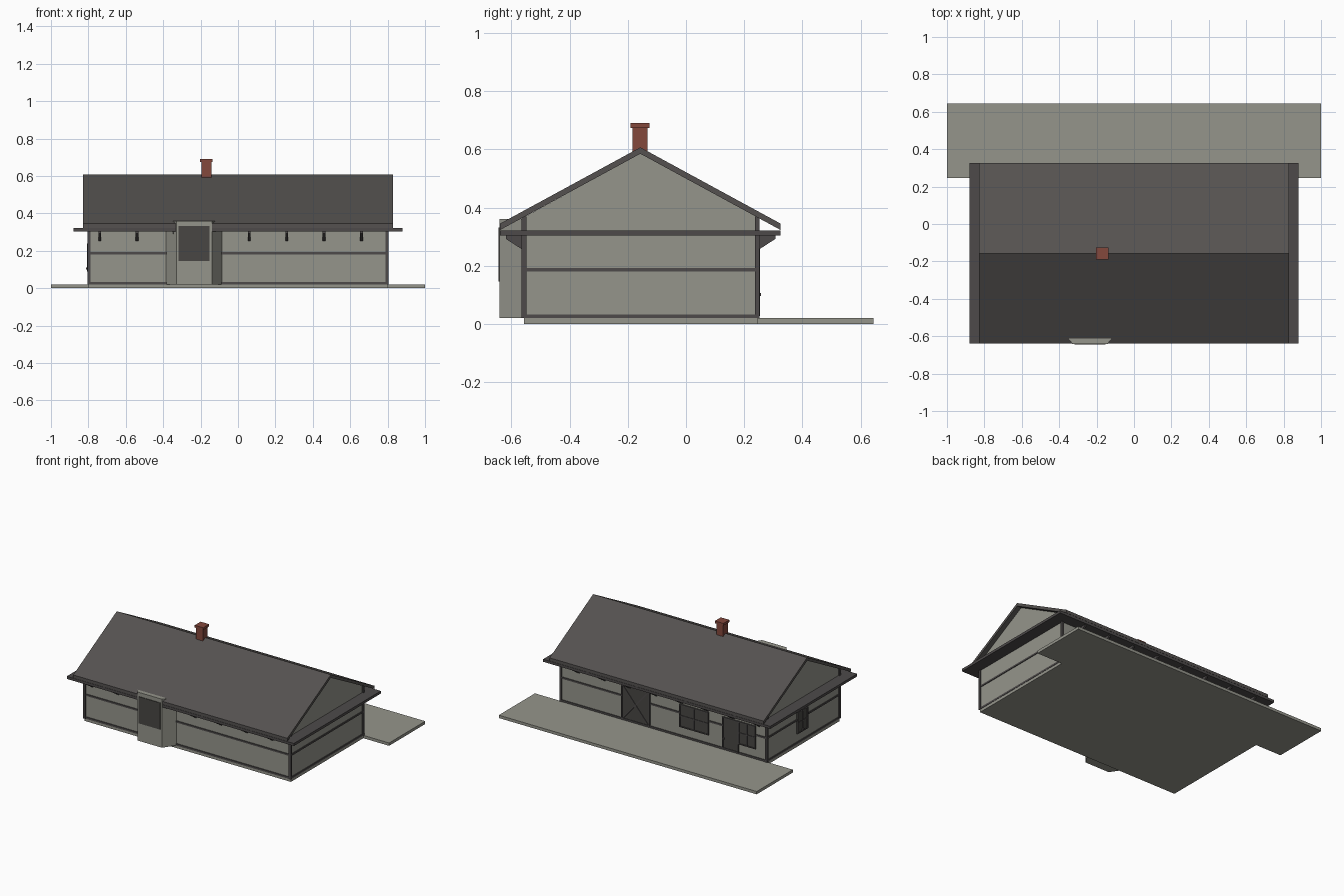
import bpy, bmesh
from mathutils import Vector

cube = bpy.data.objects.get("Cube")
if cube:
    bpy.data.objects.remove(cube)


def material(name, r, g, b):
    m = bpy.data.materials.new(name)
    m.use_nodes = True
    m.diffuse_color = (r, g, b, 1)
    m.node_tree.nodes["Principled BSDF"].inputs["Base Color"].default_value = (r, g, b, 1)
    return m


PLASTER = material("grey_plaster", .30, .30, .26)
ROOF = material("dark_roof", .09, .083, .08)
TIMBER = material("dark_timber", .074, .068, .068)
PANEL = material("dark_panel", .065, .062, .057)
BRICK = material("red_brick", .23, .065, .045)


def finish(name, bm, mat):
    bmesh.ops.recalc_face_normals(bm, faces=bm.faces)
    mesh = bpy.data.meshes.new(name)
    bm.to_mesh(mesh)
    bm.free()
    mesh.materials.append(mat)
    ob = bpy.data.objects.new(name, mesh)
    bpy.context.collection.objects.link(ob)
    return ob


def box(name, x0, x1, y0, y1, z0, z1, mat):
    bm = bmesh.new()
    bmesh.ops.create_cube(bm, size=1)
    for v in bm.verts:
        v.co = ((x0 + x1) / 2 + v.co.x * (x1 - x0),
                (y0 + y1) / 2 + v.co.y * (y1 - y0),
                (z0 + z1) / 2 + v.co.z * (z1 - z0))
    return finish(name, bm, mat)


def prism(name, points, shift, mat):
    bm = bmesh.new()
    face = bm.faces.new([bm.verts.new(p) for p in points])
    ext = bmesh.ops.extrude_face_region(bm, geom=[face])["geom"]
    moved = [g for g in ext if isinstance(g, bmesh.types.BMVert)]
    bmesh.ops.translate(bm, verts=moved, vec=Vector(shift))
    return finish(name, bm, mat)


FRONT, BACK, MID, HALF = -.557, .245, -.157, .797

# Ground slabs
box("floor_slab", -.8, .8, FRONT, BACK, 0, .02, PLASTER)
box("rear_platform", -1, 1, BACK, .645, 0, .02, PLASTER)

# Walls with gables in one body
body = [(FRONT, .02), (BACK, .02), (BACK, .367), (MID, .586), (FRONT, .367)]
prism("walls", [(-HALF, y, z) for y, z in body], (2 * HALF, 0, 0), PLASTER)

# Pitched roof and the flat eaves deck beneath it
roof = [(-.639, .323), (-.639, .345), (MID, .607), (.325, .345), (.325, .323), (MID, .585)]
prism("roof", [(-.83, y, z) for y, z in roof], (1.66, 0, 0), ROOF)
box("eaves_deck", -.88, .88, -.639, .325, .304, .322, TIMBER)

# Timber frame: corner posts and horizontal rails
P = .008
for sx, side in ((1, "left"), (-1, "right")):
    for y, end in ((FRONT, "front"), (BACK, "back")):
        box(f"{end}_{side}_post", sx * (HALF - P), sx * (HALF + P), y - P, y + P, .02, .37, TIMBER)
for z0, z1, level in ((.02, .033, "sill"), (.181, .193, "middle")):
    for y, end in ((FRONT, "front"), (BACK, "back")):
        box(f"{end}_{level}_rail", -HALF, HALF, y - .005, y + .005, z0, z1, TIMBER)
    for sx, side in ((1, "left"), (-1, "right")):
        box(f"{side}_{level}_rail", sx * HALF - .005, sx * HALF + .005, FRONT, BACK, z0, z1, TIMBER)

# Eaves brackets along both long walls
for i in range(8):
    x = -.747 + i * .2
    for wall, out, end in ((FRONT, -1, "front"), (BACK, 1, "back")):
        tri = [(0, .305), (0, .252), (.062, .292), (.062, .305)]
        prism(f"{end}_bracket_{i + 1}", [(x, wall + out * d, z) for d, z in tri], (.014, 0, 0), TIMBER)

# Angled front bay rising through the eaves
bay = [(-.385, FRONT), (-.33, -.641), (-.14, -.641), (-.085, FRONT)]
prism("front_bay", [(x, y, .02) for x, y in bay], (0, 0, .34), PLASTER)
box("bay_window", -.318, -.152, -.645, -.638, .145, .332, PANEL)


# Openings with panel, frame and bars, placed on the back or right wall
def opening(name, c, width, z0, z1, wall="back", cols=1, rows=1):
    def part(label, a0, a1, b0, b1, depth, mat):
        if wall == "back":
            box(f"{name}_{label}", a0, a1, BACK - .004, BACK + depth, b0, b1, mat)
        else:
            box(f"{name}_{label}", -HALF - depth, -HALF + .004, a0, a1, b0, b1, mat)
    a, b, t = c - width / 2, c + width / 2, .007
    part("panel", a, b, z0, z1, .006, PANEL)
    for i in range(cols + 1):
        p = a + t / 2 + (width - t) * i / cols
        part(f"upright_{i + 1}", p - t / 2, p + t / 2, z0, z1, .01, TIMBER)
    for i in range(rows + 1):
        p = z0 + t / 2 + (z1 - z0 - t) * i / rows
        part(f"crossbar_{i + 1}", a, b, p - t / 2, p + t / 2, .01, TIMBER)


opening("barn_door", .215, .22, .028, .27)
opening("wide_window", -.238, .225, .09, .25, cols=2, rows=2)
opening("back_door", -.521, .124, .028, .25)
opening("narrow_window", -.649, .132, .09, .25, cols=2, rows=2)
opening("side_window", -.145, .115, .09, .24, wall="right", cols=2, rows=2)

# Crossed braces on the barn door
for n, s in ((1, 1), (2, -1)):
    brace = [(.215 - s * .105, .033), (.215 - s * .095, .033), (.215 + s * .105, .265), (.215 + s * .095, .265)]
    prism(f"barn_door_brace_{n}", [(x, BACK, z) for x, z in brace], (0, .01, 0), TIMBER)

# Door and window handles
box("back_door_handle", -.475, -.467, BACK, BACK + .013, .096, .106, TIMBER)
box("side_window_handle", -HALF - .015, -HALF, -.15, -.14, .1, .11, TIMBER)

# Chimney
box("chimney", -.195, -.143, -.184, -.132, .56, .676, BRICK)
box("chimney_cap", -.202, -.136, -.191, -.125, .674, .69, BRICK)
